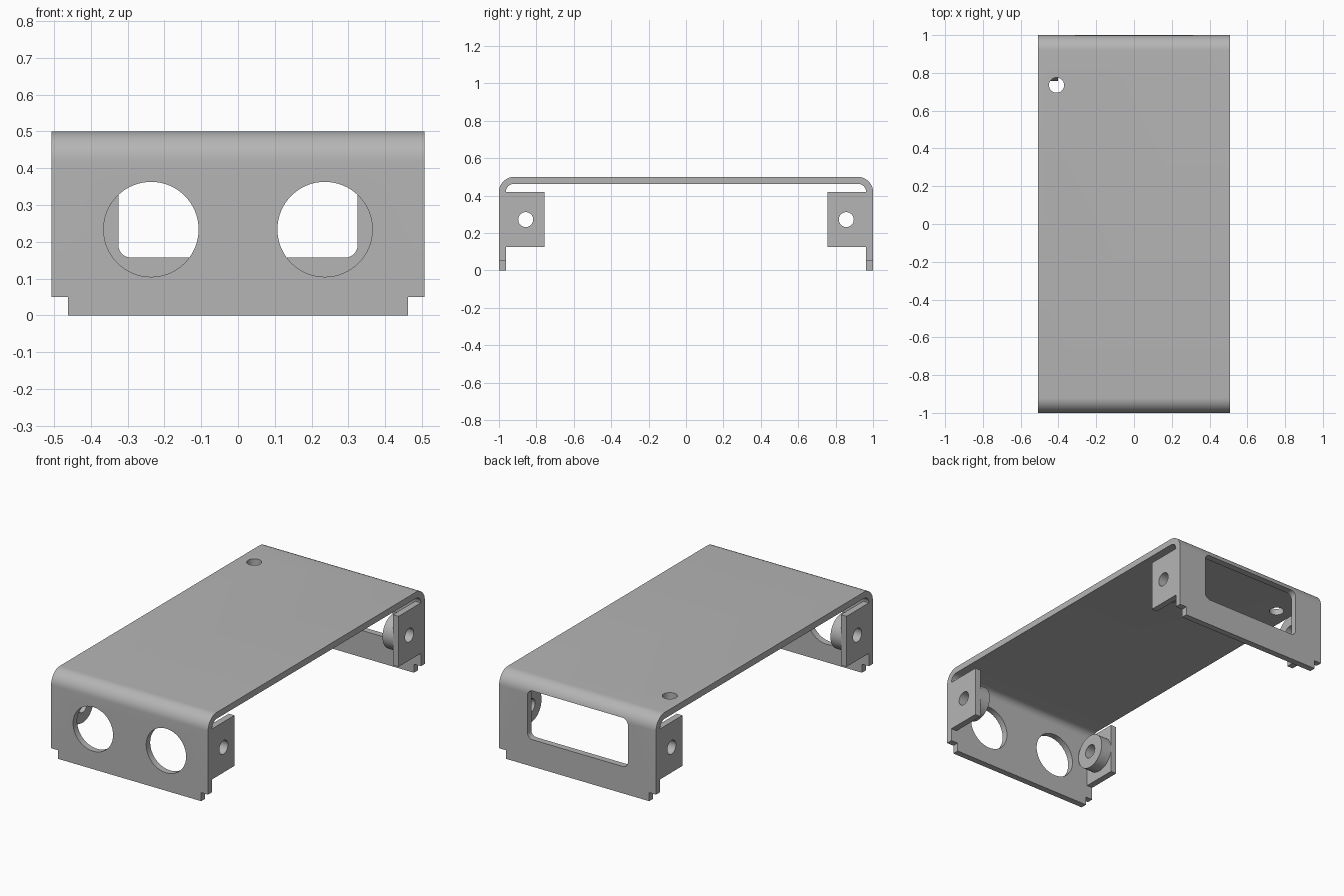
import bpy, bmesh, math

if "Cube" in bpy.data.objects:
    bpy.data.objects.remove(bpy.data.objects["Cube"], do_unlink=True)

metal = bpy.data.materials.new("plain grey metal")
metal.use_nodes = True
GREY = (0.46, 0.46, 0.46, 1)
metal.diffuse_color = GREY
metal.node_tree.nodes["Principled BSDF"].inputs["Base Color"].default_value = GREY

HALF_W, HEIGHT, T = 0.507, 0.5, 0.037
BEND = 0.08


def arc(cu, cv, r, start, end, steps):
    """Points along an arc, angles in degrees."""
    return [(cu + r * math.cos(math.radians(start + (end - start) * i / steps)),
             cv + r * math.sin(math.radians(start + (end - start) * i / steps)))
            for i in range(steps + 1)]


def prism(name, outline, axis, lo, hi):
    """Extrude a closed 2D outline along an axis; the other two axes keep x, y, z order."""
    def place(p, d):
        co = list(p)
        co.insert("xyz".index(axis), d)
        return co
    bm = bmesh.new()
    a = [bm.verts.new(place(p, lo)) for p in outline]
    b = [bm.verts.new(place(p, hi)) for p in outline]
    bm.faces.new(a)
    bm.faces.new(b)
    for i in range(len(a)):
        j = (i + 1) % len(a)
        bm.faces.new((a[i], a[j], b[j], b[i]))
    bmesh.ops.recalc_face_normals(bm, faces=bm.faces)
    mesh = bpy.data.meshes.new(name)
    bm.to_mesh(mesh)
    bm.free()
    mesh.materials.append(metal)
    obj = bpy.data.objects.new(name, mesh)
    bpy.context.collection.objects.link(obj)
    return obj


def circle(u, v, r, steps=48):
    return arc(u, v, r, 0, 360, steps)[:-1]


def rect(u0, u1, v0, v1):
    return [(u0, v0), (u1, v0), (u1, v1), (u0, v1)]


def rounded_rect(u0, u1, v0, v1, r):
    return (arc(u1 - r, v1 - r, r, 0, 90, 8) + arc(u0 + r, v1 - r, r, 90, 180, 8)
            + arc(u0 + r, v0 + r, r, 180, 270, 8) + arc(u1 - r, v0 + r, r, 270, 360, 8))


def select(obj):
    bpy.ops.object.select_all(action='DESELECT')
    obj.select_set(True)
    bpy.context.view_layer.objects.active = obj


def cut(obj, *cutters):
    """Subtract each cutter, then discard it."""
    select(obj)
    for cutter in cutters:
        cutter.hide_render = True
        mod = obj.modifiers.new("cut", 'BOOLEAN')
        mod.operation, mod.solver, mod.object = 'DIFFERENCE', 'EXACT', cutter
        bpy.ops.object.modifier_apply(modifier=mod.name)
        bpy.data.objects.remove(cutter, do_unlink=True)


def smooth(obj):
    select(obj)
    bpy.ops.object.shade_smooth_by_angle(angle=math.radians(30))


# Bent sheet: U-shaped profile with rounded bends
c, cz = 1 - BEND, HEIGHT - BEND
outer = [(1, 0)] + arc(c, cz, BEND, 0, 90, 12) + arc(-c, cz, BEND, 90, 180, 12) + [(-1, 0)]
inner = ([(-1 + T, 0)] + arc(-c, cz, BEND - T, 180, 90, 12)
         + arc(c, cz, BEND - T, 90, 0, 12) + [(1 - T, 0)])
cover = prism("bent_cover", outer + inner, "x", -HALF_W, HALF_W)

# Openings: two round front holes, rear window, small top hole
cut(cover,
    prism("hole_cutter", circle(-0.236, 0.234, 0.129, 64), "y", -1.1, -0.9),
    prism("hole_cutter", circle(0.236, 0.234, 0.129, 64), "y", -1.1, -0.9),
    prism("window_cutter", rounded_rect(-0.325, 0.325, 0.157, 0.44, 0.035), "y", 0.9, 1.1),
    prism("top_hole_cutter", circle(-0.41, 0.735, 0.04), "z", 0.4, 0.6))

# Notched lower corners leave a narrower bottom tab on each wall
for side in (-1, 1):
    u0, u1 = sorted((side * 0.462, side * 0.6))
    cut(cover, prism("notch_cutter", rect(u0, u1, -0.1, 0.05), "y", -1.1, 1.1))
smooth(cover)

# Four side brackets: a flush flange with a round boss behind it, drilled through
for end, end_name in ((-1, "front"), (1, "back")):
    for side, side_name in ((-1, "right"), (1, "left")):
        y0, y1 = sorted((end * (1 - T), end * 0.757))
        hole_y, hole_z = end * 0.857, 0.272
        x_out, x_mid, x_in = (side * x for x in (HALF_W, HALF_W - T, 0.403))
        flange = prism(f"{end_name}_{side_name}_flange", rect(y0, y1, 0.125, 0.42),
                       "x", x_mid, x_out)
        boss = prism(f"{end_name}_{side_name}_boss", circle(hole_y, hole_z, 0.1),
                     "x", x_in, x_mid)
        for part in (flange, boss):
            cut(part, prism("screw_cutter", circle(hole_y, hole_z, 0.04, 32),
                            "x", side * 0.3, side * 0.6))
            smooth(part)
